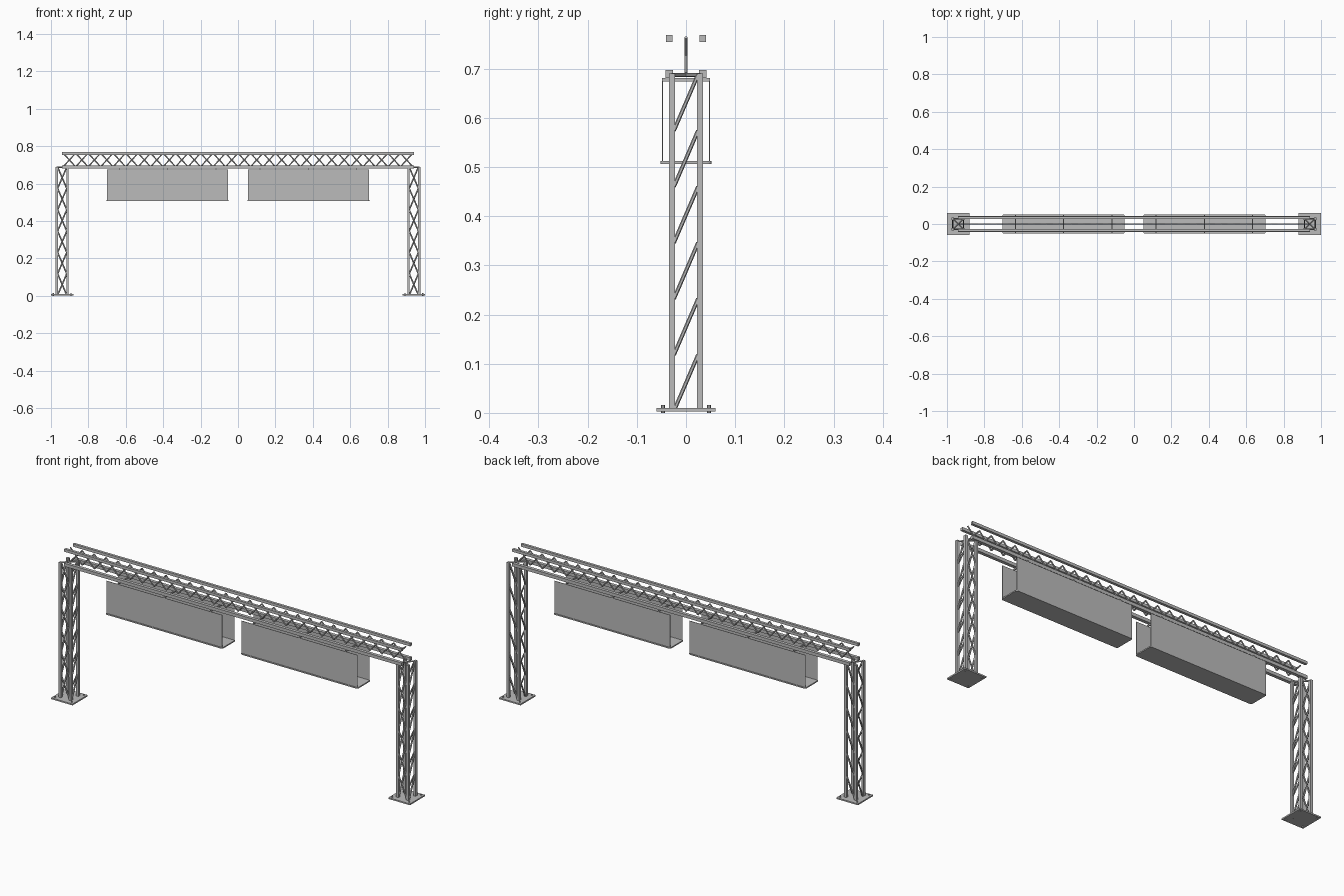
import bpy, bmesh, math
from mathutils import Vector, Matrix

if "Cube" in bpy.data.objects:
    bpy.data.objects.remove(bpy.data.objects["Cube"])

steel = bpy.data.materials.new("grey_steel")
steel.diffuse_color = (0.5, 0.5, 0.5, 1)
steel.use_nodes = True
steel.node_tree.nodes["Principled BSDF"].inputs["Base Color"].default_value = steel.diffuse_color


def finish(name, bm):
    mesh = bpy.data.meshes.new(name)
    bm.to_mesh(mesh)
    bm.free()
    mesh.materials.append(steel)
    obj = bpy.data.objects.new(name, mesh)
    bpy.context.collection.objects.link(obj)
    return obj


def box(bm, lo, hi):
    lo, hi = Vector(lo), Vector(hi)
    m = Matrix.Translation((lo + hi) / 2) @ Matrix.Diagonal((*(hi - lo), 1))
    bmesh.ops.create_cube(bm, size=1, matrix=m)


def rod(bm, a, b, r, sides=6):
    a, b = Vector(a), Vector(b)
    d = b - a
    m = Matrix.Translation((a + b) / 2) @ d.to_track_quat('Z', 'Y').to_matrix().to_4x4()
    bmesh.ops.create_cone(bm, cap_ends=True, segments=sides, radius1=r, radius2=r,
                          depth=d.length, matrix=m)


# Lattice towers at both ends
LEG_X, HALF, POST, TOP = 0.94, 0.0285, 0.0065, 0.69
CELLS = 6
for side, label in ((-1, "left"), (1, "right")):
    cx = side * LEG_X
    bm = bmesh.new()
    for sx in (-1, 1):
        for sy in (-1, 1):
            x, y = cx + sx * HALF, sy * HALF
            box(bm, (x - POST, y - POST, 0.008), (x + POST, y + POST, TOP))
    finish(label + "_leg_posts", bm)

    bm = bmesh.new()
    step = (TOP - 0.006) / CELLS
    h = HALF - 0.004
    for i in range(CELLS):
        z0 = 0.004 + i * step
        z1 = z0 + step
        for s in (-1, 1):
            # side diagonals lean the same way, front and back ones cross
            rod(bm, (cx + s * HALF, -h, z0), (cx + s * HALF, h, z1), 0.004)
            rod(bm, (cx - s * h, s * HALF, z0), (cx + s * h, s * HALF, z1), 0.004)
    # horizontal cross brace at the top
    for s in (-1, 1):
        rod(bm, (cx - HALF, -s * HALF, TOP - 0.003), (cx + HALF, s * HALF, TOP - 0.003), 0.004)
    finish(label + "_leg_braces", bm)

    bm = bmesh.new()
    box(bm, (cx - 0.06, -0.06, 0.003), (cx + 0.06, 0.06, 0.01))
    finish(label + "_base_plate", bm)

    bm = bmesh.new()
    for sx in (-1, 1):
        for sy in (-1, 1):
            x, y = cx + sx * 0.047, sy * 0.047
            rod(bm, (x, y, 0.0), (x, y, 0.016), 0.004)
    finish(label + "_base_bolts", bm)

# Long beam rails
for name, z0, z1, w in (("upper_rails", 0.754, 0.768, 0.0065), ("lower_rails", 0.681, 0.697, 0.008)):
    bm = bmesh.new()
    for s in (-1, 1):
        box(bm, (-0.94, s * 0.034 - w, z0), (0.94, s * 0.034 + w, z1))
    finish(name, bm)

# Crossing zigzag web along the middle of the beam
bm = bmesh.new()
N = 28
for i in range(N):
    x0, x1 = (-0.935 + 1.87 * k / N for k in (i, i + 1))
    rod(bm, (x0, 0, 0.69), (x1, 0, 0.763), 0.0035)
    rod(bm, (x0, 0, 0.763), (x1, 0, 0.69), 0.0035)
finish("beam_web", bm)

# Hanging sign boxes, open at the ends
for side, label in ((-1, "left"), (1, "right")):
    cx = side * 0.3765
    bm = bmesh.new()
    for s in (-1, 1):
        box(bm, (cx - 0.323, s * 0.048 - 0.001, 0.508), (cx + 0.323, s * 0.048 + 0.001, 0.675))
    finish(label + "_sign_panels", bm)

    bm = bmesh.new()
    box(bm, (cx - 0.326, -0.052, 0.506), (cx + 0.326, 0.052, 0.512))
    corners = [e for e in bm.edges if abs(e.verts[0].co.z - e.verts[1].co.z) > 0.001]
    bmesh.ops.bevel(bm, geom=corners, offset=0.008, segments=3, affect='EDGES', profile=0.5)
    finish(label + "_sign_floor", bm)

    bm = bmesh.new()
    for dx in (-0.258, 0, 0.258):
        box(bm, (cx + dx - 0.003, -0.049, 0.674), (cx + dx + 0.003, 0.049, 0.681))
    finish(label + "_sign_hangers", bm)
